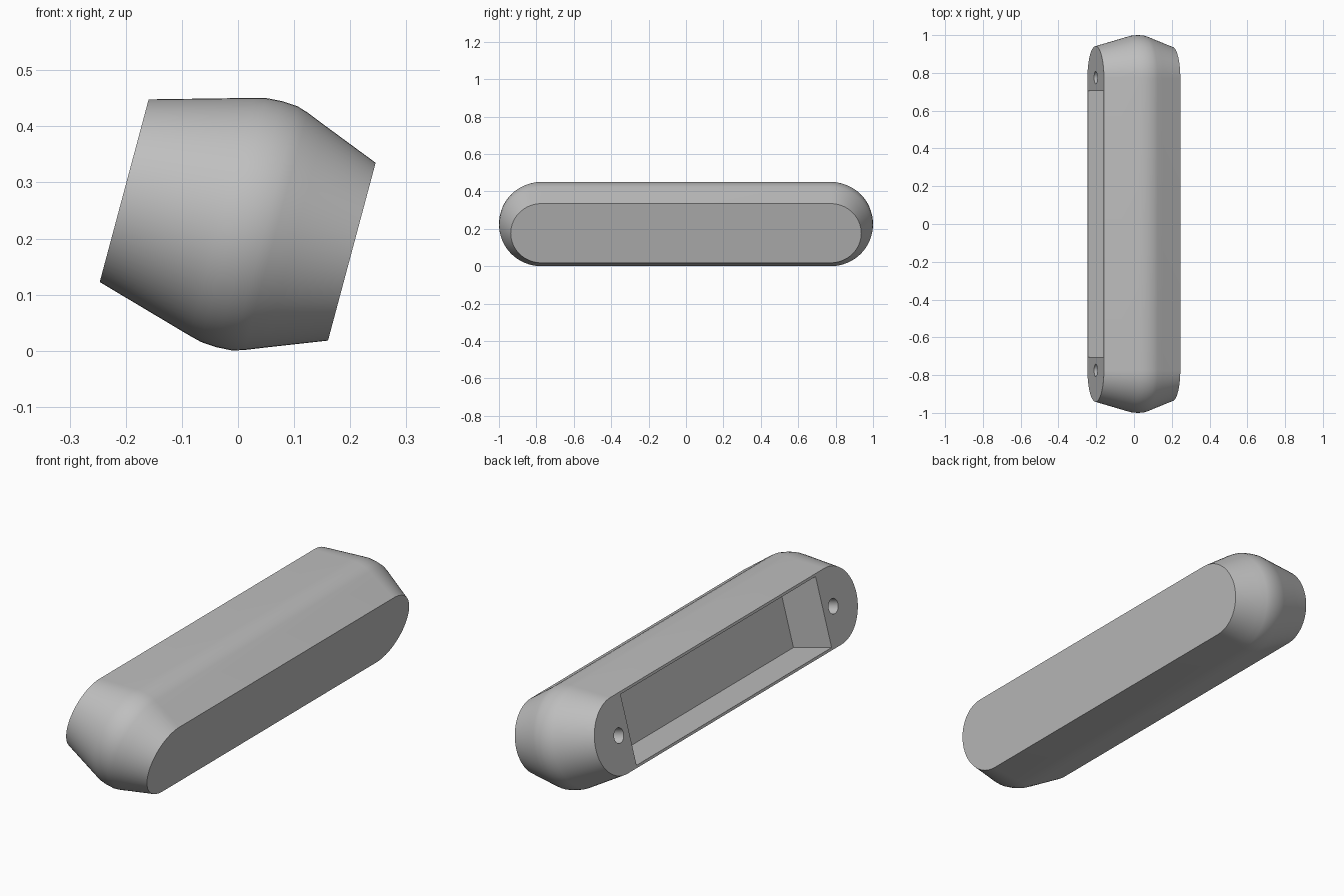
import bpy, bmesh, math
from mathutils import Matrix

if "Cube" in bpy.data.objects:
    bpy.data.objects.remove(bpy.data.objects["Cube"])

TILT = math.radians(15)
PLACE = Matrix.Translation((0, 0, 0.231)) @ Matrix.Rotation(TILT, 4, 'Y')
END_Y = 0.773        # centre of each rounded end
HALF = 0.21          # half thickness across the flat faces
ARC = 32             # segments per rounded end

# (distance along the tilted axis, radius of the rounded ends)
PROFILE = [(-HALF, 0.1685), (-0.12, 0.194), (-0.03, 0.2195), (-0.008, 0.225),
           (0.02, 0.227), (0.05, 0.2252), (0.07, 0.219), (0.105, 0.205), (HALF, 0.164)]

grey = bpy.data.materials.new("plain grey")
grey.use_nodes = True
colour = (0.52, 0.52, 0.52, 1)
grey.diffuse_color = colour
grey.node_tree.nodes["Principled BSDF"].inputs["Base Color"].default_value = colour


def make_object(name, bm):
    bmesh.ops.recalc_face_normals(bm, faces=bm.faces)
    mesh = bpy.data.meshes.new(name)
    bm.to_mesh(mesh)
    bm.free()
    mesh.materials.append(grey)
    obj = bpy.data.objects.new(name, mesh)
    obj.matrix_world = PLACE
    bpy.context.collection.objects.link(obj)
    return obj


def stadium(u, radius):
    points = []
    for side in (1, -1):
        for i in range(ARC + 1):
            a = math.pi * i / ARC
            points.append((u, side * (END_Y + radius * math.sin(a)), side * radius * math.cos(a)))
    return points


# Rounded body: stadium outlines joined along the axis
bm = bmesh.new()
rings = [[bm.verts.new(p) for p in stadium(u, r)] for u, r in PROFILE]
for low, high in zip(rings, rings[1:]):
    for i in range(len(low)):
        j = (i + 1) % len(low)
        bm.faces.new((low[i], low[j], high[j], high[i]))
bm.faces.new(rings[0])
bm.faces.new(rings[-1])
body = make_object("rounded_body", bm)

# Rectangular pocket in the left-hand flat face
bm = bmesh.new()
size = Matrix.Diagonal((0.4, 1.41, 0.314, 1))
bmesh.ops.create_cube(bm, size=1, matrix=Matrix.Translation((-HALF, 0, 0)) @ size)
cutters = [make_object("pocket_cutter", bm)]

# Screw hole at each end of the pocket
for side, name in ((1, "back"), (-1, "front")):
    bm = bmesh.new()
    bmesh.ops.create_cone(bm, cap_ends=True, segments=32, radius1=0.033, radius2=0.033, depth=0.4,
                          matrix=Matrix.Translation((-HALF, side * 0.775, 0))
                          @ Matrix.Rotation(math.pi / 2, 4, 'Y'))
    cutters.append(make_object(name + "_hole_cutter", bm))

bpy.ops.object.select_all(action='DESELECT')
body.select_set(True)
bpy.context.view_layer.objects.active = body
for cutter in cutters:
    cutter.hide_render = True
    mod = body.modifiers.new(cutter.name, 'BOOLEAN')
    mod.operation = 'DIFFERENCE'
    mod.solver = 'EXACT'
    mod.object = cutter
    bpy.ops.object.modifier_apply(modifier=mod.name)
for cutter in cutters:
    bpy.data.objects.remove(cutter)

bpy.ops.object.shade_smooth_by_angle(angle=math.radians(30))
